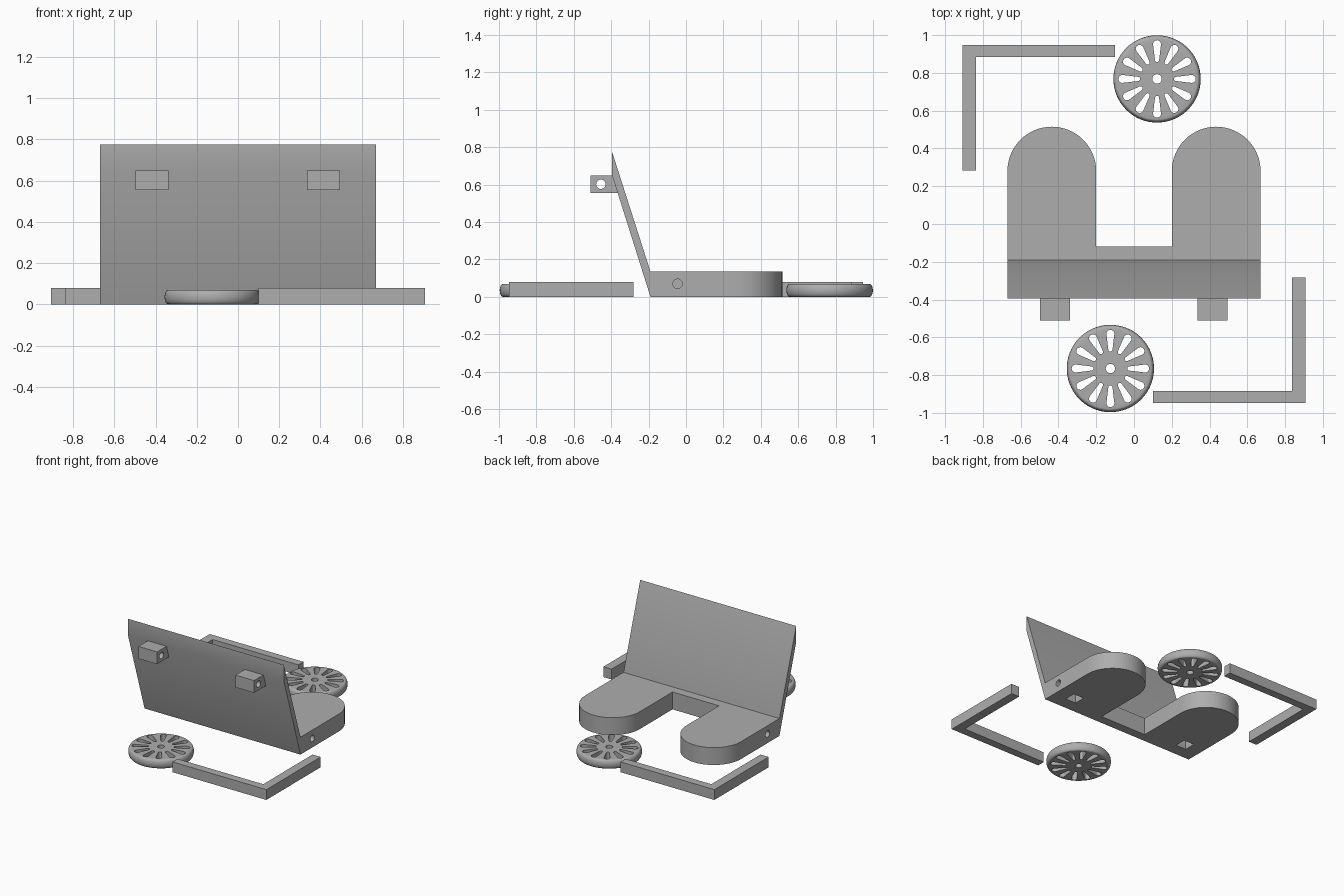
import bpy, bmesh, math
from mathutils import Matrix, Vector

if "Cube" in bpy.data.objects:
    bpy.data.objects.remove(bpy.data.objects["Cube"])

grey = bpy.data.materials.new("plain_grey")
grey.diffuse_color = (0.42, 0.42, 0.42, 1)
grey.use_nodes = True
grey.node_tree.nodes["Principled BSDF"].inputs["Base Color"].default_value = grey.diffuse_color


def finish(name, bm):
    bmesh.ops.recalc_face_normals(bm, faces=bm.faces)
    me = bpy.data.meshes.new(name)
    bm.to_mesh(me)
    bm.free()
    me.materials.append(grey)
    ob = bpy.data.objects.new(name, me)
    bpy.context.collection.objects.link(ob)
    return ob


def extrude(bm, pts, vec):
    """Closed prism from a loop of 3D points."""
    face = bm.faces.new([bm.verts.new(p) for p in pts])
    new = bmesh.ops.extrude_face_region(bm, geom=[face], use_keep_orig=True)["geom"]
    bmesh.ops.translate(bm, vec=Vector(vec),
                        verts=[v for v in new if isinstance(v, bmesh.types.BMVert)])


def prism(name, pts, vec):
    bm = bmesh.new()
    extrude(bm, pts, vec)
    return finish(name, bm)


def arc(cx, cy, r, a0, a1, n):
    return [(cx + r * math.cos(math.radians(a0 + (a1 - a0) * i / n)),
             cy + r * math.sin(math.radians(a0 + (a1 - a0) * i / n))) for i in range(n + 1)]


def box(name, x0, x1, y0, y1, z0, z1):
    return prism(name, [(x0, y0, z0), (x1, y0, z0), (x1, y1, z0), (x0, y1, z0)],
                 (0, 0, z1 - z0))


def pin(name, x0, x1, y, z, r):
    """Round cutter running along x."""
    return prism(name, [(x0, a, b) for a, b in arc(y, z, r, 0, 345, 23)], (x1 - x0, 0, 0))


def cut(ob, cutter):
    mod = ob.modifiers.new("cut", "BOOLEAN")
    mod.operation, mod.solver, mod.object = "DIFFERENCE", "EXACT", cutter
    dg = bpy.context.evaluated_depsgraph_get()
    me = bpy.data.meshes.new_from_object(ob.evaluated_get(dg))
    ob.modifiers.clear()
    ob.data = me
    bpy.data.objects.remove(cutter)


def smooth(ob):
    bpy.ops.object.select_all(action="DESELECT")
    ob.select_set(True)
    bpy.context.view_layer.objects.active = ob
    bpy.ops.object.shade_smooth_by_angle(angle=math.radians(30))


# U-shaped seat with two rounded thigh supports
half = arc(0.435, 0.28, 0.235, 0, 180, 32)
outline = [(0.67, -0.19)] + half + [(0.20, -0.12), (-0.20, -0.12)]
outline += [(-x, y) for x, y in reversed(half)] + [(-0.67, -0.19)]
seat = prism("seat", [(x, y, 0) for x, y in outline], (0, 0, 0.135))

# Sockets under the seat and pin holes in its sides
for s in (-1, 1):
    x = s * 0.515
    cut(seat, box("socket_cutter", x - 0.045, x + 0.045, -0.092, -0.002, -0.05, 0.105))
    cut(seat, pin("pin_cutter", min(s * 0.40, s * 0.8), max(s * 0.40, s * 0.8),
                  -0.045, 0.07, 0.025))
smooth(seat)

# Reclined backrest
side = [(-0.19, 0), (-0.19, 0.135), (-0.395, 0.775), (-0.395, 0.65)]
backrest = prism("backrest", [(-0.67, y, z) for y, z in side], (1.34, 0, 0))
smooth(backrest)

# Drilled lugs on the rear of the backrest
for label, x0 in (("left_lug", -0.498), ("right_lug", 0.335)):
    prof = [(-0.51, 0.555), (-0.365, 0.555), (-0.395, 0.65), (-0.51, 0.65)]
    lug = prism(label, [(x0, y, z) for y, z in prof], (0.16, 0, 0))
    cut(lug, pin("lug_cutter", x0 - 0.1, x0 + 0.26, -0.455, 0.602, 0.025))
    smooth(lug)

# L-shaped bars, one the half-turn of the other
bar = [(0.10, -0.947), (0.907, -0.947), (0.907, -0.282), (0.837, -0.282),
       (0.837, -0.885), (0.10, -0.885)]
for label, s in (("front_bar", 1), ("back_bar", -1)):
    prism(label, [(s * x, s * y, 0) for x, y in bar], (0, 0, 0.08))


# Wheels: lathed disc with a rounded rim, twelve keyhole slots and an axle hole
def wheel(name, cx, cy):
    n = 96
    rim = [(0.213 + 0.018 * math.cos(a), 0.035 + 0.035 * math.sin(a))
           for a in (math.radians(-90 + 15 * i) for i in range(13))]
    bm = bmesh.new()
    rings = [[bm.verts.new((r * math.cos(2 * math.pi * k / n), r * math.sin(2 * math.pi * k / n), z))
              for k in range(n)] for r, z in rim]
    for a, b in zip(rings, rings[1:]):
        for k in range(n):
            bm.faces.new((a[k], a[(k + 1) % n], b[(k + 1) % n], b[k]))
    bm.faces.new(rings[0])
    bm.faces.new(rings[-1])
    ob = finish(name, bm)

    slot = arc(0.184, 0, 0.021, -100, 100, 10) + arc(0.100, 0, 0.011, 95, 265, 6)
    bm = bmesh.new()
    for k in range(12):
        rot = Matrix.Rotation(math.radians(30 * k), 3, "Z")
        extrude(bm, [rot @ Vector((x, y, -0.05)) for x, y in slot], (0, 0, 0.2))
    extrude(bm, [(x, y, -0.05) for x, y in arc(0, 0, 0.025, 0, 345, 23)], (0, 0, 0.2))
    cut(ob, finish("slot_cutter", bm))
    ob.location = (cx, cy, 0)
    smooth(ob)


wheel("back_wheel", 0.122, 0.768)
wheel("front_wheel", -0.125, -0.765)
